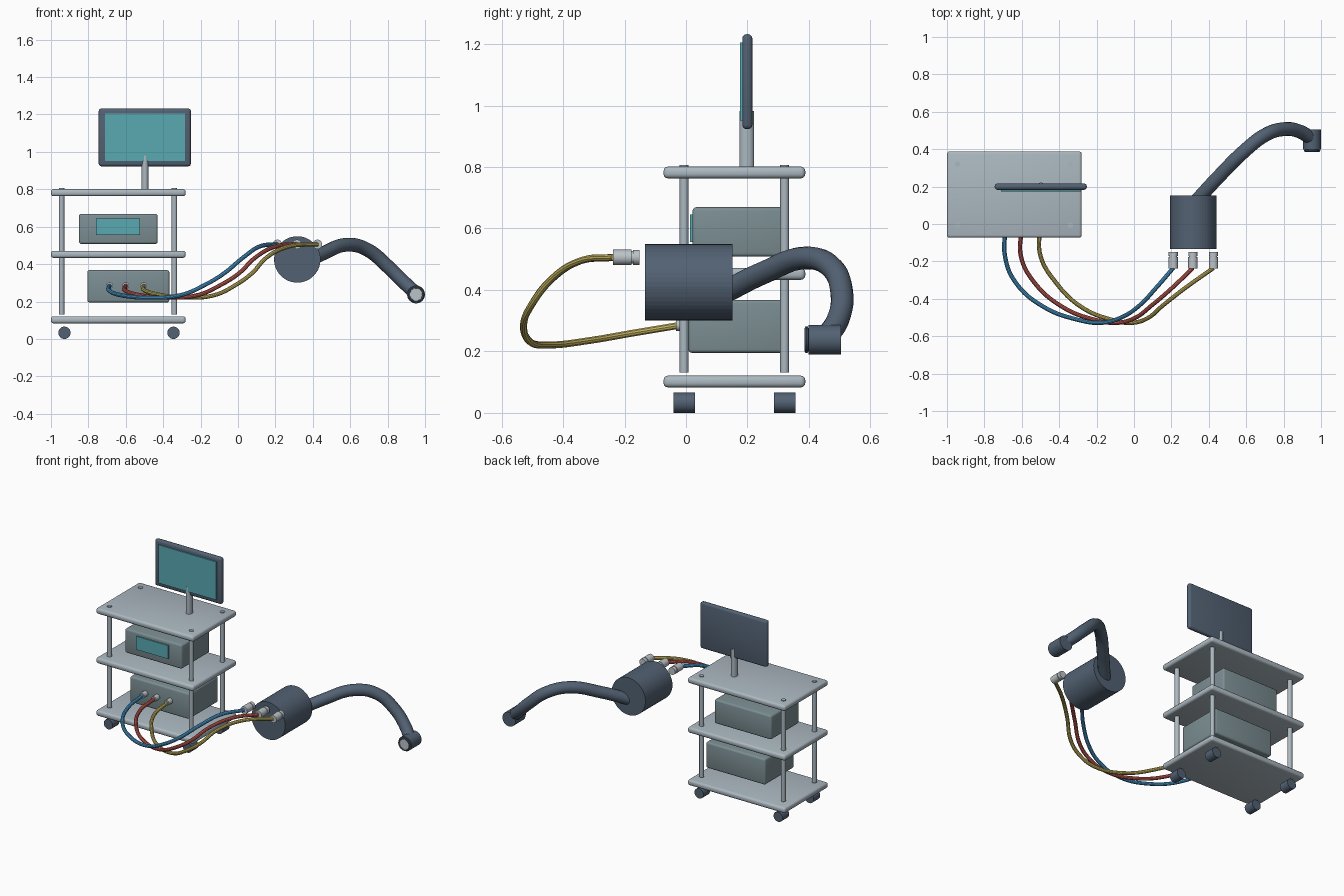
import bpy, math
from mathutils import Vector

if "Cube" in bpy.data.objects:
    bpy.data.objects.remove(bpy.data.objects["Cube"])


def material(name, rgb):
    m = bpy.data.materials.new(name)
    m.diffuse_color = (*rgb, 1)
    m.use_nodes = True
    m.node_tree.nodes["Principled BSDF"].inputs["Base Color"].default_value = m.diffuse_color
    return m


FRAME = material("light steel", (.41, .48, .53))
DARK = material("dark slate", (.085, .12, .17))
CASE = material("grey green", (.20, .27, .29))
SCREEN = material("teal glass", (.10, .40, .45))
PLUG = material("pale metal", (.50, .55, .58))
BLUE = material("blue", (.07, .34, .65))
RED = material("red", (.58, .11, .09))
YELLOW = material("yellow", (.57, .46, .12))


def finish(ob, name, mat, smooth=True):
    ob.name = name
    ob.data.materials.append(mat)
    if smooth:
        bpy.ops.object.shade_smooth_by_angle(angle=math.radians(35))
    return ob


def box(name, mat, x, y, z, bevel=0.0):
    """Box from (min, max) ranges with rounded edges."""
    bpy.ops.mesh.primitive_cube_add(size=1, location=[sum(r) / 2 for r in (x, y, z)])
    ob = bpy.context.object
    ob.scale = [r[1] - r[0] for r in (x, y, z)]
    bpy.ops.object.transform_apply(location=False, rotation=False, scale=True)
    if bevel:
        mod = ob.modifiers.new("round", 'BEVEL')
        mod.width, mod.segments = bevel, 3
        bpy.ops.object.modifier_apply(modifier=mod.name)
    return finish(ob, name, mat)


def rod(name, mat, a, b, r, sides=24, smooth=True):
    """Cylinder between two points."""
    a, b = Vector(a), Vector(b)
    bpy.ops.mesh.primitive_cylinder_add(vertices=sides, radius=r, depth=(b - a).length, location=(a + b) / 2)
    ob = bpy.context.object
    ob.rotation_euler = (b - a).to_track_quat('Z', 'Y').to_euler()
    return finish(ob, name, mat, smooth)


def tube(name, mat, pts, r, res=4):
    """Round tube through the given points."""
    cu = bpy.data.curves.new(name, 'CURVE')
    cu.dimensions = '3D'
    cu.bevel_depth, cu.bevel_resolution, cu.resolution_u = r, res, 8
    cu.use_fill_caps = True
    sp = cu.splines.new('BEZIER')
    sp.bezier_points.add(len(pts) - 1)
    for bp, p in zip(sp.bezier_points, pts):
        bp.co = p
        bp.handle_left_type = bp.handle_right_type = 'AUTO'
    ob = bpy.data.objects.new(name, cu)
    bpy.context.collection.objects.link(ob)
    bpy.ops.object.select_all(action='DESELECT')
    ob.select_set(True)
    bpy.context.view_layer.objects.active = ob
    bpy.ops.object.convert(target='MESH')
    return finish(bpy.context.object, name, mat)


# Cart: three shelves, four posts, four casters
for label, z in (("bottom", .083), ("middle", .433), ("top", .763)):
    box(label + "_shelf", FRAME, (-1, -.28), (-.073, .388), (z, z + .038), .014)
for side, px, wx in (("left", -.943, -.928), ("right", -.34, -.345)):
    for end, y in (("front", -.006), ("back", .321)):
        rod(f"{end}_{side}_post", FRAME, (px, y, .131), (px, y, .806), .0145)
        rod(f"{end}_{side}_wheel", DARK, (wx, y - .035, .033), (wx, y + .035, .033), .033, 24)

# Equipment cases with a small display
box("upper_case", CASE, (-.85, -.43), (.021, .317), (.508, .669), .012)
box("upper_case_display", SCREEN, (-.76, -.524), (.0125, .022), (.556, .645))
box("lower_case", CASE, (-.805, -.367), (.008, .317), (.195, .368), .012)

# Monitor on an oval stand
box("monitor", DARK, (-.745, -.252), (.183, .216), (.923, 1.232), .014)
box("monitor_screen", SCREEN, (-.71, -.284), (.175, .184), (.951, 1.205))
stand = rod("monitor_stand", FRAME, (-.497, .198, .79), (-.497, .198, .982), .024)
stand.scale.x = .8

# Camera-like hub with curved arm and end head
rod("hub_body", DARK, (.317, -.133, .425), (.317, .152, .425), .124, 48, False)
tube("curved_arm", DARK, [
    (.33, .12, .39), (.45, .25, .455), (.59, .39, .504), (.70, .475, .472),
    (.80, .507, .388), (.885, .495, .305), (.952, .455, .243)], .037, 6)
rod("arm_head", DARK, (.952, .398, .238), (.952, .505, .238), .048, 32)
rod("arm_head_lens", PLUG, (.952, .390, .238), (.952, .4, .238), .036, 32)
bpy.ops.mesh.primitive_torus_add(major_radius=.038, minor_radius=.006, major_segments=32,
                                 minor_segments=8, location=(.952, .392, .238),
                                 rotation=(math.pi / 2, 0, 0))
finish(bpy.context.object, "arm_head_ring", DARK)

# Cables share one side profile (y, z) and differ only in x
profile = [(-.02, .285), (-.17, .26), (-.31, .236), (-.445, .221), (-.512, .236),
           (-.528, .29), (-.505, .347), (-.435, .437), (-.345, .494), (-.235, .506)]
cables = {
    "blue": (BLUE, (-.687, -.69, -.635, -.48, -.30, -.175, -.08, .03, .115, .21)),
    "red": (RED, (-.60, -.605, -.535, -.38, -.21, -.09, 0, .095, .20, .315)),
    "yellow": (YELLOW, (-.505, -.50, -.42, -.28, -.12, -.01, .07, .155, .27, .425)),
}
for label, (mat, xs) in cables.items():
    tube(label + "_cable", mat, [(x, y, z) for x, (y, z) in zip(xs, profile)], .0115, 3)
    rod(label + "_case_socket", PLUG, (xs[0], -.032, .285), (xs[0], .012, .285), .018)
    # Two-piece connector in front of the hub
    rod(label + "_plug_body", PLUG, (xs[-1], -.238, .506), (xs[-1], -.177, .506), .025)
    rod(label + "_plug_neck", PLUG, (xs[-1], -.178, .506), (xs[-1], -.171, .506), .020)
    rod(label + "_plug_collar", PLUG, (xs[-1], -.172, .506), (xs[-1], -.151, .506), .0245)
